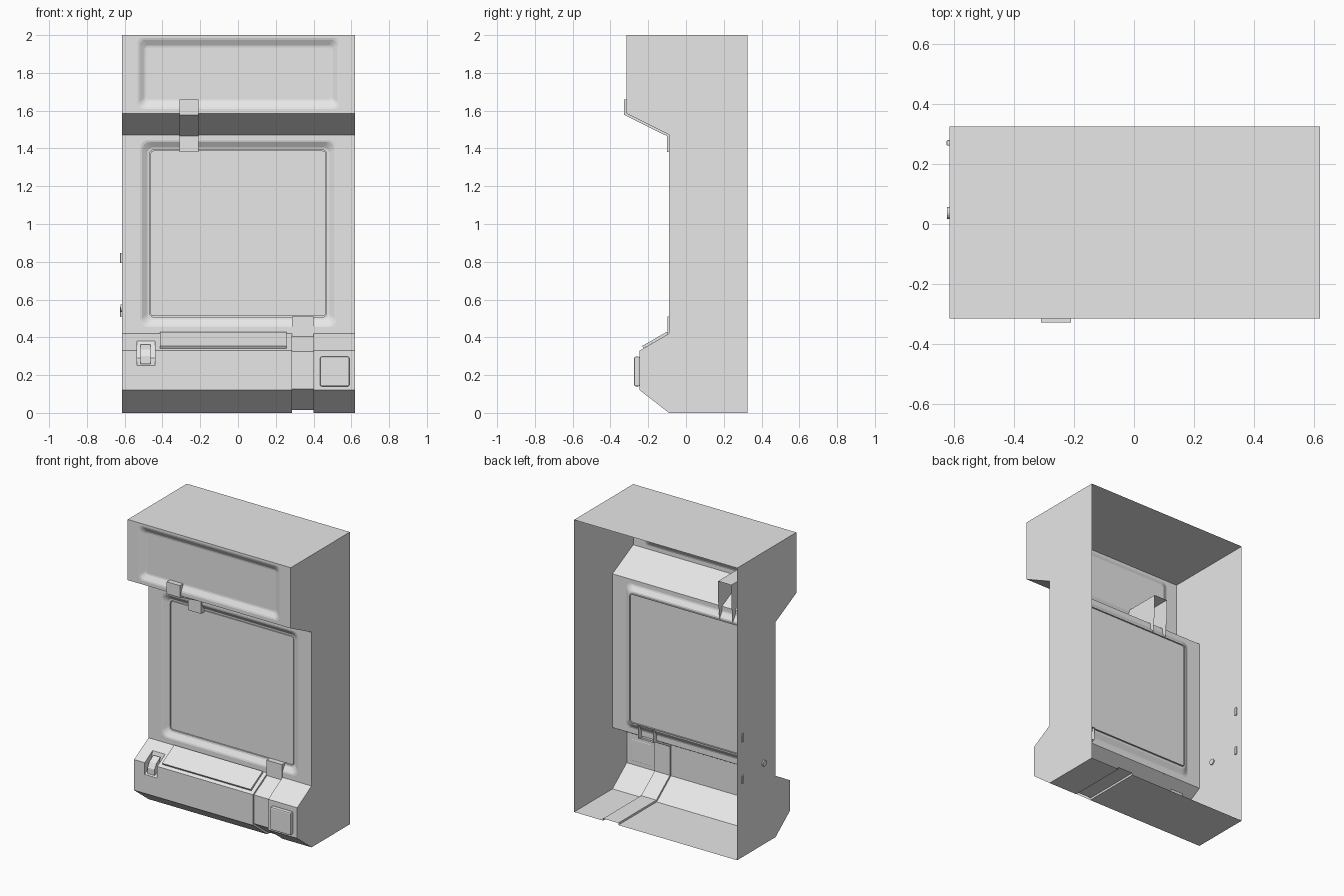
import bpy, bmesh, math
from mathutils import Vector

if "Cube" in bpy.data.objects:
    bpy.data.objects.remove(bpy.data.objects["Cube"])

grey = bpy.data.materials.new("plain grey")
grey.use_nodes = True
COLOUR = (0.8, 0.8, 0.8, 1)
grey.diffuse_color = COLOUR
grey.node_tree.nodes["Principled BSDF"].inputs["Base Color"].default_value = COLOUR

LEFT, RIGHT, BACK, TOP = 0.62, -0.615, 0.325, 2.0
BROW_Y, FACE_Y, BELLY_Y = -0.315, -0.09, -0.245
BROW_Z, NECK_Z, SHELF_Z = 1.585, 1.472, 0.42


def finish(name, bm, solid=False):
    bmesh.ops.remove_doubles(bm, verts=bm.verts, dist=1e-5)
    if solid:
        bmesh.ops.recalc_face_normals(bm, faces=bm.faces)
    mesh = bpy.data.meshes.new(name)
    bm.to_mesh(mesh)
    bm.free()
    mesh.materials.append(grey)
    obj = bpy.data.objects.new(name, mesh)
    bpy.context.collection.objects.link(obj)
    return obj


def add_face(bm, points):
    distinct = []
    for p in map(Vector, points):
        if all((p - q).length > 1e-5 for q in distinct):
            distinct.append(p)
    if len(distinct) > 2:
        bm.faces.new([bm.verts.new(p) for p in distinct])


def strip(bm, x0, x1, profile):
    """Sheet running down a (y, z) profile between two x positions."""
    for a, b in zip(profile, profile[1:]):
        add_face(bm, [(x0, *a), (x0, *b), (x1, *b), (x1, *a)])


def prism(name, x0, x1, profile):
    bm = bmesh.new()
    strip(bm, x0, x1, profile + profile[:1])
    for x in (x0, x1):
        add_face(bm, [(x, *p) for p in profile])
    return finish(name, bm, True)


def ring(x0, x1, z0, z1, r, y, steps=5):
    """Rounded rectangle facing the front."""
    points = []
    corners = [(x1 - r, z0 + r), (x1 - r, z1 - r), (x0 + r, z1 - r), (x0 + r, z0 + r)]
    for i, (cx, cz) in enumerate(corners):
        for k in range(steps + 1):
            a = math.radians(90 * (i - 1 + k / steps))
            points.append((cx + r * math.cos(a), y, cz + r * math.sin(a)))
    return points


def recessed_panel(name, rings):
    bm = bmesh.new()
    loops = [ring(*r) for r in rings]
    for a, b in zip(loops, loops[1:]):
        for i in range(len(a)):
            j = (i + 1) % len(a)
            add_face(bm, [a[i], a[j], b[j], b[i]])
    add_face(bm, loops[-1])
    return finish(name, bm)


# Lower front profiles: plain, grooved and notched for the switch
plain = [(FACE_Y, SHELF_Z), (-0.159, 0.38), (BELLY_Y, 0.33), (BELLY_Y, 0.25),
         (BELLY_Y, 0.12), (FACE_Y, 0), (BACK, 0)]
groove = [(FACE_Y, 0.405), (-0.154, 0.368), (-0.233, 0.324), (-0.233, 0.25),
          (-0.233, 0.127), (-0.086, 0.014), (BACK, 0.014)]
notch = plain[:2] + [(-0.185, 0.29)] + plain[3:]

# Cabinet shell, open at the back
bm = bmesh.new()
brow = [(BROW_Y, BROW_Z), (FACE_Y, NECK_Z)]
strip(bm, RIGHT, LEFT, [(BACK, TOP), (BROW_Y, TOP)])
strip(bm, RIGHT, LEFT, brow)
columns = [(RIGHT, plain), (-0.535, notch), (-0.44, plain), (0.285, groove),
           (0.4, plain), (LEFT, None)]
for (x0, profile), (x1, following) in zip(columns, columns[1:]):
    strip(bm, x0, x1, profile)
    if following:
        for i in range(len(plain) - 1):
            add_face(bm, [(x1, *profile[i]), (x1, *profile[i + 1]),
                          (x1, *following[i + 1]), (x1, *following[i])])
outline = [(BACK, TOP), (BROW_Y, TOP)] + brow + plain
add_face(bm, [(RIGHT, *p) for p in reversed(outline)])
add_face(bm, [(LEFT, *p) for p in outline])
finish("cabinet_shell", bm)

# Recessed front panels
recessed_panel("header_panel", [
    (RIGHT, LEFT, BROW_Z, TOP, 0, BROW_Y),
    (-0.532, 0.537, 1.61, 1.985, 0.03, BROW_Y),
    (-0.522, 0.527, 1.62, 1.975, 0.03, BROW_Y + 0.003),
    (-0.495, 0.5, 1.65, 1.945, 0.02, BROW_Y + 0.02),
    (-0.485, 0.49, 1.66, 1.935, 0.015, BROW_Y + 0.022)])
recessed_panel("screen_panel", [
    (RIGHT, LEFT, SHELF_Z, NECK_Z, 0, FACE_Y),
    (-0.518, 0.52, 0.455, 1.443, 0.04, FACE_Y),
    (-0.508, 0.51, 0.465, 1.433, 0.04, FACE_Y + 0.003),
    (-0.48, 0.482, 0.495, 1.405, 0.03, FACE_Y + 0.022),
    (-0.467, 0.469, 0.508, 1.392, 0.02, FACE_Y + 0.024),
    (-0.467, 0.469, 0.508, 1.392, 0.02, FACE_Y + 0.034),
    (-0.463, 0.465, 0.512, 1.388, 0.018, FACE_Y + 0.034),
    (-0.463, 0.465, 0.512, 1.388, 0.018, FACE_Y + 0.026)])


# Hollow strap covers, open towards the inside
def strap(name, x0, x1, front, back):
    bm = bmesh.new()
    strip(bm, x0, x1, front)
    add_face(bm, [(x0, *front[0]), (x1, *front[0]), (x1, *back[0]), (x0, *back[0])])
    add_face(bm, [(x0, *front[-1]), (x0, *back[-1]), (x1, *back[-1]), (x1, *front[-1])])
    side = front + back[::-1]
    add_face(bm, [(x0, *p) for p in reversed(side)])
    add_face(bm, [(x1, *p) for p in side])
    finish(name, bm)


strap("upper_strap", -0.31, -0.21,
      [(-0.328, 1.66), (-0.328, 1.578), (-0.1, 1.465), (-0.1, 1.38)],
      [(-0.047, 1.66), (-0.047, 1.53), (-0.065, 1.38)])
strap("lower_strap_tab", 0.285, 0.4, [(-0.097, 0.51), (-0.097, 0.405)],
      [(-0.05, 0.51), (-0.05, 0.42)])

# Control shelf plate and rocker switch
prism("shelf_plate", -0.413, 0.258,
      [(-0.095, 0.417), (-0.225, 0.342), (-0.232, 0.354), (-0.102, 0.429)])
prism("rocker_switch", -0.515, -0.462,
      [(-0.18, 0.362), (-0.222, 0.335), (-0.243, 0.3), (-0.243, 0.26), (-0.19, 0.28)])


# Box fittings
def box(name, centre, size, bevel=0):
    bm = bmesh.new()
    bmesh.ops.create_cube(bm, size=1)
    for v in bm.verts:
        v.co = Vector(centre) + Vector(s * c for s, c in zip(size, v.co))
    obj = finish(name, bm, True)
    if bevel:
        mod = obj.modifiers.new("edge", "BEVEL")
        mod.width, mod.segments = bevel, 2
    return obj


box("front_hatch", (0.512, -0.259, 0.219), (0.155, 0.03, 0.157), 0.008)
for name, z in (("upper_hinge", 0.82), ("lower_hinge", 0.535)):
    box(name, (RIGHT, 0.27, z), (0.018, 0.018, 0.055), 0.003)

# Round lock on the right wall
bpy.ops.mesh.primitive_cylinder_add(vertices=16, radius=0.02, depth=0.016,
                                    location=(RIGHT, 0.037, 0.555),
                                    rotation=(0, math.pi / 2, 0))
lock = bpy.context.object
lock.name = "side_lock"
lock.data.materials.append(grey)
